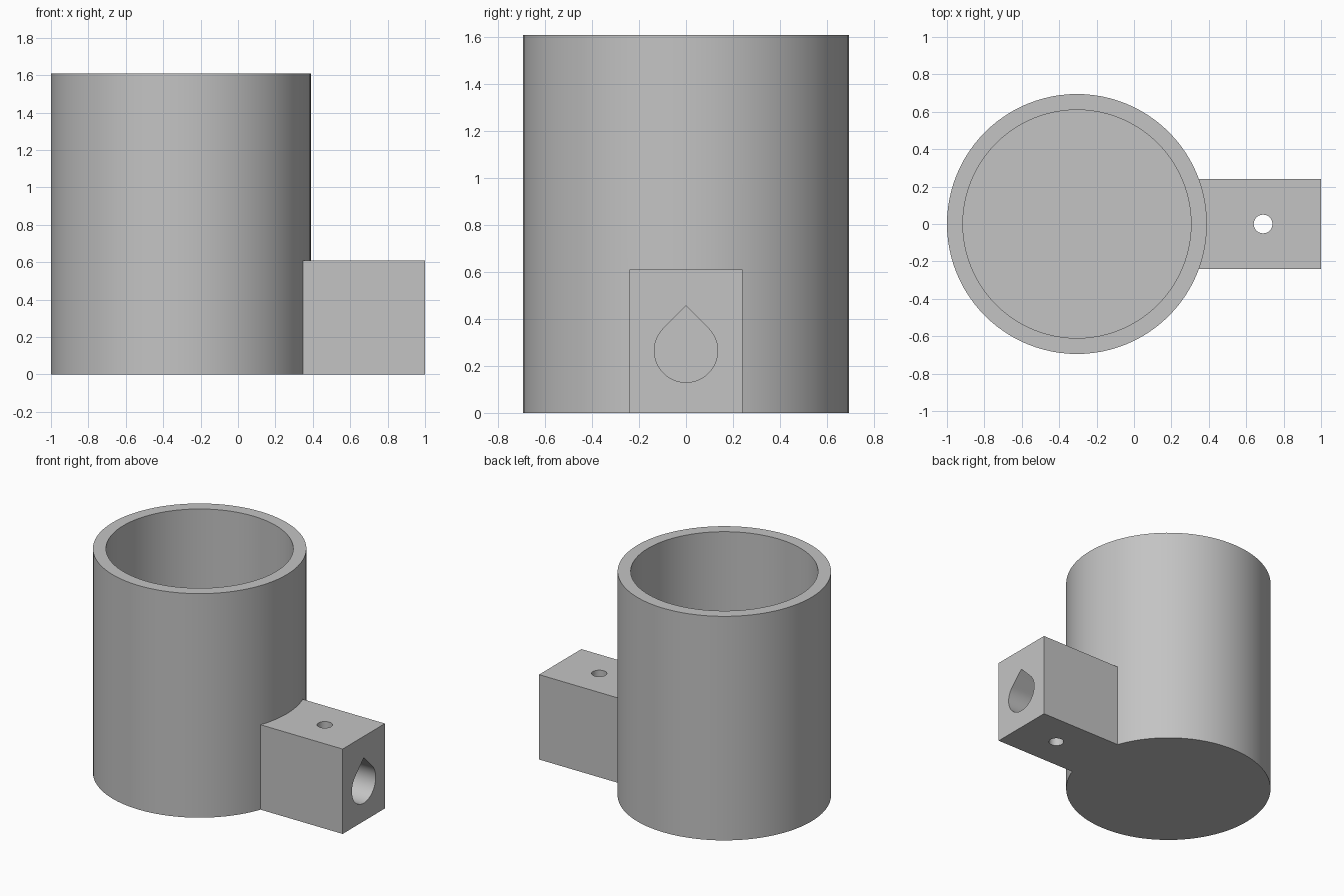
import bpy, bmesh, math
from mathutils import Matrix, Vector

default = bpy.data.objects.get("Cube")
if default:
    bpy.data.objects.remove(default, do_unlink=True)

CUP_X, CUP_R, INNER_R, CUP_H, FLOOR = -0.305, 0.695, 0.61, 1.61, 0.085
BLOCK_START, BLOCK_END, BLOCK_HALF, BLOCK_H = 0.34, 1.0, 0.24, 0.61

grey = bpy.data.materials.new("plain grey")
grey.use_nodes = True
colour = (0.55, 0.55, 0.55, 1)
grey.diffuse_color = colour
grey.node_tree.nodes["Principled BSDF"].inputs["Base Color"].default_value = colour


def make_object(name, bm):
    bmesh.ops.recalc_face_normals(bm, faces=bm.faces)
    mesh = bpy.data.meshes.new(name)
    bm.to_mesh(mesh)
    bm.free()
    mesh.materials.append(grey)
    obj = bpy.data.objects.new(name, mesh)
    bpy.context.collection.objects.link(obj)
    return obj


def cylinder(name, x, radius, z0, z1, sides):
    bm = bmesh.new()
    bmesh.ops.create_cone(bm, cap_ends=True, segments=sides, radius1=radius,
                          radius2=radius, depth=z1 - z0,
                          matrix=Matrix.Translation((x, 0, (z0 + z1) / 2)))
    return make_object(name, bm)


def combine(target, tool, operation):
    """Apply a boolean and discard the tool object."""
    mod = target.modifiers.new(operation.lower(), "BOOLEAN")
    mod.operation, mod.object, mod.solver = operation, tool, "EXACT"
    bpy.context.view_layer.objects.active = target
    bpy.ops.object.modifier_apply(modifier=mod.name)
    bpy.data.objects.remove(tool, do_unlink=True)


# Outer cup body
body = cylinder("cup_with_side_mount", CUP_X, CUP_R, 0, CUP_H, 96)

# Square mounting block merged into the cup wall
bm = bmesh.new()
size = Matrix.Diagonal((BLOCK_END - BLOCK_START, 2 * BLOCK_HALF, BLOCK_H, 1))
centre = Vector(((BLOCK_START + BLOCK_END) / 2, 0, BLOCK_H / 2))
bmesh.ops.create_cube(bm, size=1, matrix=Matrix.Translation(centre) @ size)
combine(body, make_object("mount_block", bm), "UNION")

# Cup cavity
combine(body, cylinder("cavity", CUP_X, INNER_R, FLOOR, CUP_H + 0.2, 96), "DIFFERENCE")

# Teardrop socket: round below, pointed at the top, ending at the cup wall
bm = bmesh.new()
r, socket_z, steps = 0.135, 0.265, 36
outline = [(0, r * math.sqrt(2))]
for i in range(steps + 1):
    a = math.radians(135 + 270 * i / steps)
    outline.append((r * math.cos(a), r * math.sin(a)))
face = bm.faces.new([bm.verts.new((0.39, y, socket_z + z)) for y, z in outline])
sweep = bmesh.ops.extrude_face_region(bm, geom=[face])
bmesh.ops.translate(bm, vec=(0.8, 0, 0),
                    verts=[v for v in sweep["geom"] if isinstance(v, bmesh.types.BMVert)])
combine(body, make_object("socket", bm), "DIFFERENCE")

# Vertical screw hole through the block
combine(body, cylinder("screw_hole", 0.69, 0.05, -0.2, 0.8, 32), "DIFFERENCE")

# Smooth round walls with crisp edges
bpy.ops.object.select_all(action="DESELECT")
body.select_set(True)
bpy.context.view_layer.objects.active = body
bpy.ops.object.shade_smooth_by_angle(angle=math.radians(30))
